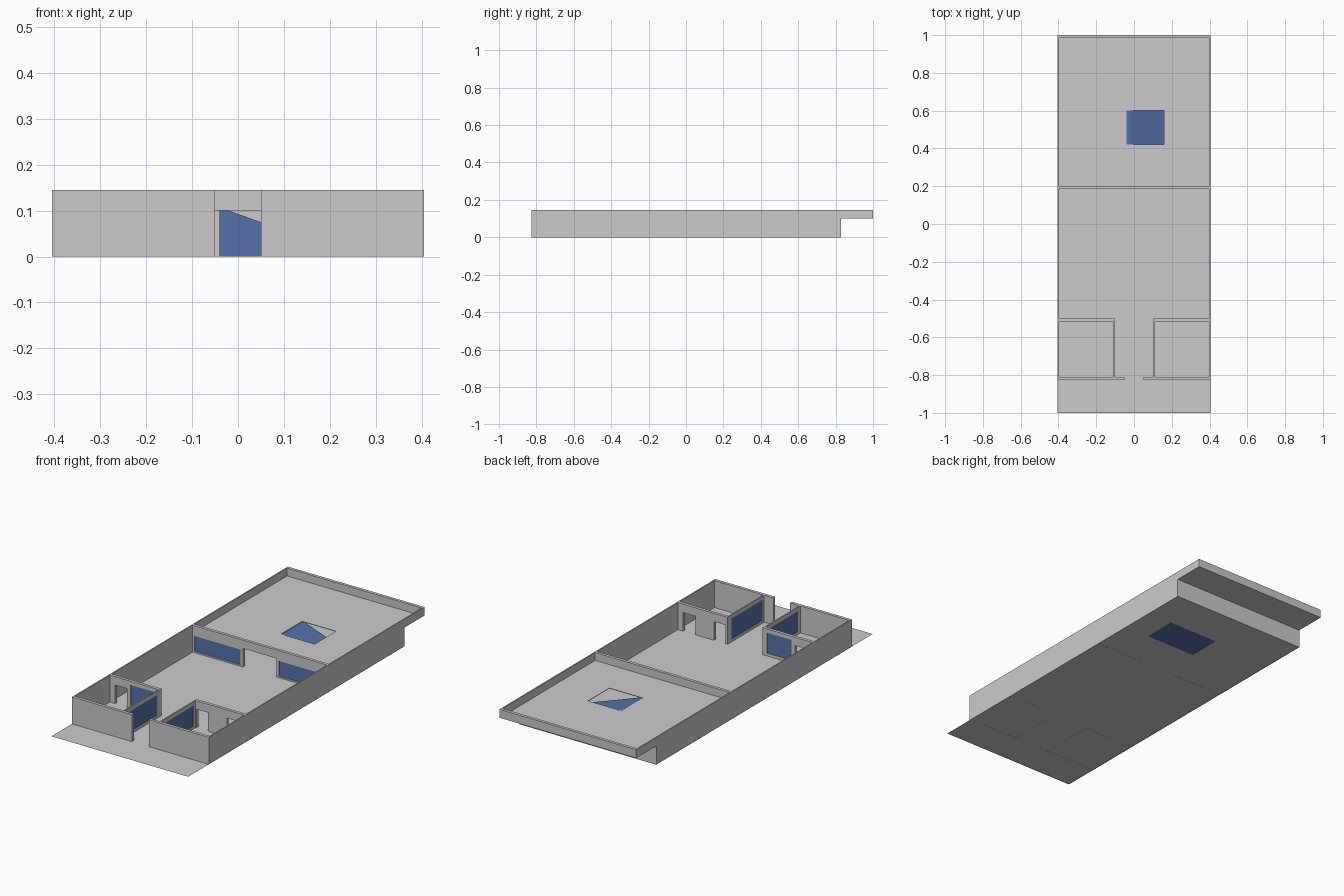
import bpy, bmesh

if "Cube" in bpy.data.objects:
    bpy.data.objects.remove(bpy.data.objects["Cube"])

W, H, UP = 0.405, 0.145, 0.1      # half width, wall top, upper floor level
TX, TY = 0.007, 0.016             # wall thickness across x and y

blue = bpy.data.materials.new("blue")
blue.diffuse_color = (0.09, 0.17, 0.42, 1)
blue.use_nodes = True
blue.node_tree.nodes["Principled BSDF"].inputs["Base Color"].default_value = blue.diffuse_color


def prism(name, profile, axis, lo, hi, mat=None):
    """Extrude a 2D profile along x ('x': y,z profile) or y ('y': x,z profile)."""
    bm = bmesh.new()
    place = (lambda p, t: (t, p[0], p[1])) if axis == 'x' else (lambda p, t: (p[0], t, p[1]))
    a = [bm.verts.new(place(p, lo)) for p in profile]
    b = [bm.verts.new(place(p, hi)) for p in profile]
    n = len(profile)
    bm.faces.new(a)
    bm.faces.new(b[::-1])
    for i in range(n):
        bm.faces.new((a[i], b[i], b[(i + 1) % n], a[(i + 1) % n]))
    bmesh.ops.recalc_face_normals(bm, faces=bm.faces)
    me = bpy.data.meshes.new(name)
    bm.to_mesh(me)
    bm.free()
    ob = bpy.data.objects.new(name, me)
    bpy.context.collection.objects.link(ob)
    if mat:
        me.materials.append(mat)
    return ob


def box(name, x, y, z, mat=None):
    return prism(name, [(x[0], z[0]), (x[1], z[0]), (x[1], z[1]), (x[0], z[1])], 'y', y[0], y[1], mat)


def cut(ob, boxes):
    """Cut box-shaped openings out of a part."""
    for b in boxes:
        c = box("cutter", *b)
        c.hide_render = True
        m = ob.modifiers.new("opening", 'BOOLEAN')
        m.operation, m.solver, m.object = 'DIFFERENCE', 'EXACT', c
        dg = bpy.context.evaluated_depsgraph_get()
        me = bpy.data.meshes.new_from_object(ob.evaluated_get(dg))
        ob.modifiers.clear()
        ob.data = me
        bpy.data.objects.remove(c)


def wall_y(name, x, y, top, doors=(), windows=()):
    """Wall running along x; doors are x ranges, windows are (x0, x1, z0, z1)."""
    ob = box(name, x, (y - TY, y), (0, top))
    deep = (y - TY - 0.02, y + 0.02)
    cut(ob, [(d, deep, (-0.05, UP)) for d in doors]
        + [((w[0], w[1]), deep, (w[2], w[3])) for w in windows])
    for w in windows:
        box(name + "_glass", (w[0], w[1]), (y - 0.75 * TY, y - 0.25 * TY), (w[2], w[3]), blue)


# Ground floor sheet
bpy.ops.mesh.primitive_plane_add(size=1, location=(0, -0.085, 0.0005))
floor = bpy.context.object
floor.name = "ground_floor"
floor.scale = (2 * W, 1.83, 1)

# Upper floor with stair opening
upper = box("upper_floor", (-W + TX, W - TX), (0.2, 1 - TY), (UP, UP + 0.003))
cut(upper, [((-0.04, 0.16), (0.42, 0.6), (0, 0.2))])

# Parapet at the back edge and the wall below it
box("back_parapet", (-W + TX, W - TX), (1 - TY, 1), (UP, H))
wall_y("back_wall", (-W + TX, W - TX), 0.83, UP)

# Stepped side walls and the glazed inner walls of the front rooms
side = [(-0.825, 0), (0.83, 0), (0.83, UP), (1, UP), (1, H), (-0.825, H)]
for s, tag in ((-1, "left"), (1, "right")):
    prism(tag + "_side_wall", side, 'x', *sorted((s * W, s * (W - TX))))
    wall_y(tag + "_front_wall", sorted((s * (W - TX), s * 0.05)), -0.81, H)
    xi = sorted((s * 0.104, s * (0.104 + TX)))
    inner = box(tag + "_room_inner_wall", xi, (-0.81, -0.5 - TY), (0, H))
    cut(inner, [((xi[0] - 0.02, xi[1] + 0.02), (-0.79, -0.535), (0.015, 0.125))])
    box(tag + "_room_glass", (xi[0] + 0.002, xi[1] - 0.002), (-0.79, -0.535), (0.015, 0.125), blue)

# Rear walls of the front rooms
wall_y("left_room_rear_wall", (-W + TX, -0.104), -0.5, H,
       doors=[(-0.367, -0.295)], windows=[(-0.275, -0.13, 0.015, 0.125)])
wall_y("right_room_rear_wall", (0.104, W - TX), -0.5, H,
       doors=[(0.115, 0.185), (0.295, 0.367)])

# Dividing wall with central doorway and two windows
wall_y("dividing_wall", (-W + TX, W - TX), 0.2, H, doors=[(-0.1, 0.1)],
       windows=[(-0.385, -0.115, 0.008, 0.09), (0.115, 0.385, 0.008, 0.09)])

# Ramp up to the upper floor
prism("ramp", [(-0.04, 0), (0.26, 0), (-0.02, UP), (-0.04, UP)], 'y', 0.42, 0.6, blue)
